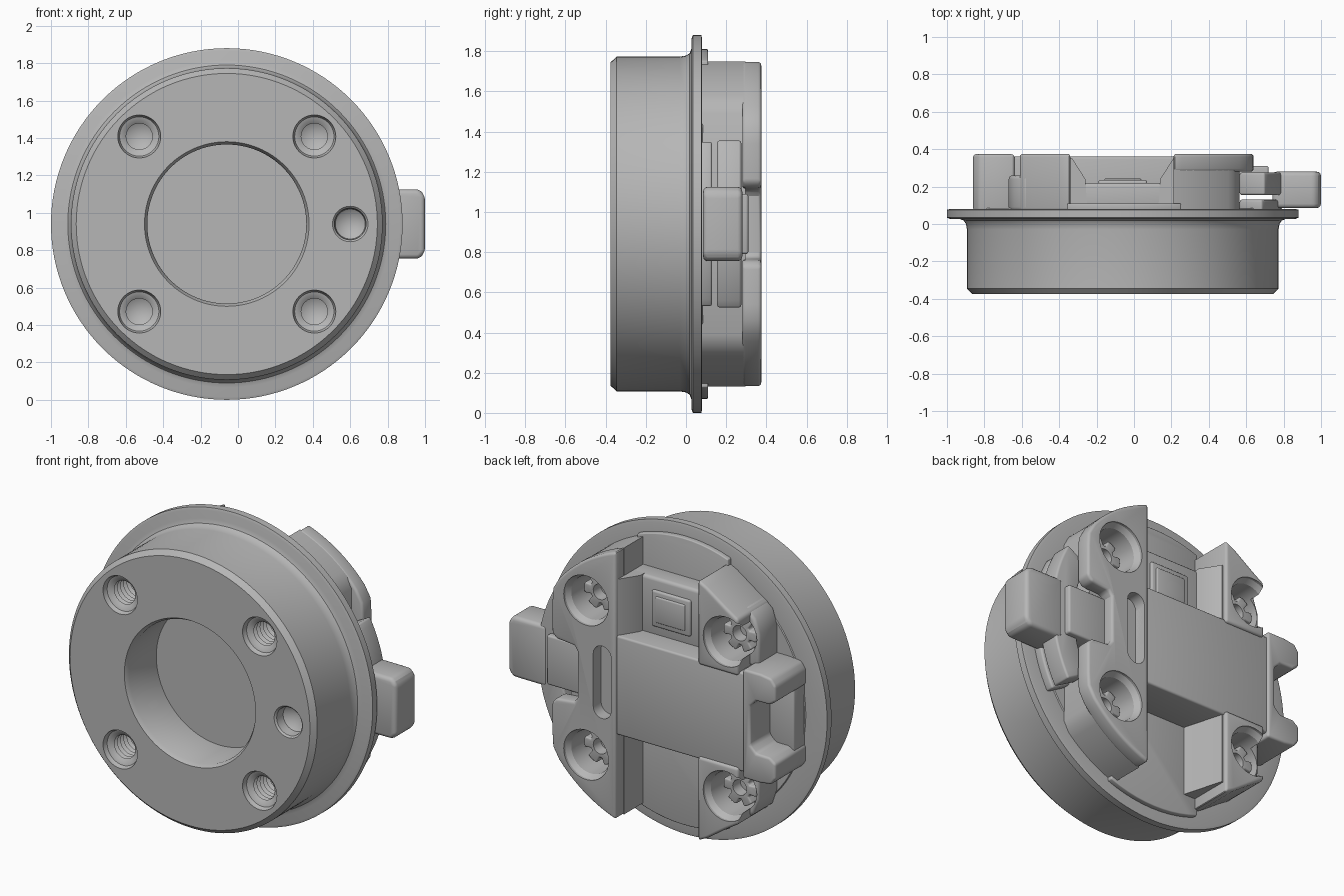
import bpy, bmesh
from math import cos, sin, pi, radians

if "Cube" in bpy.data.objects:
    bpy.data.objects.remove(bpy.data.objects["Cube"])

CX, CZ = -0.06, 0.94  # axis of the round body
GREY = (0.47, 0.47, 0.47, 1)
mat = bpy.data.materials.new("plain grey")
mat.use_nodes = True
mat.diffuse_color = GREY
mat.node_tree.nodes["Principled BSDF"].inputs["Base Color"].default_value = GREY
parts = []


def finish(name, bm):
    bmesh.ops.remove_doubles(bm, verts=bm.verts, dist=1e-5)
    bmesh.ops.recalc_face_normals(bm, faces=bm.faces)
    me = bpy.data.meshes.new(name)
    bm.to_mesh(me)
    bm.free()
    me.materials.append(mat)
    ob = bpy.data.objects.new(name, me)
    bpy.context.collection.objects.link(ob)
    parts.append(ob)
    return ob


def lathe(name, profile, x=0, z=0, n=96):
    """Revolve (radius, y) pairs around the y direction; ends lie on the axis."""
    bm = bmesh.new()
    rings = [[bm.verts.new((CX + x + r * cos(2 * pi * i / n), y, CZ + z + r * sin(2 * pi * i / n)))
              for i in range(n if r else 1)] for r, y in profile]
    for a, b in zip(rings, rings[1:]):
        for i in range(n):
            j = (i + 1) % n
            quad = [a[i % len(a)], a[j % len(a)], b[j % len(b)], b[i % len(b)]]
            bm.faces.new(list(dict.fromkeys(quad)))
    return finish(name, bm)


def loft(name, low, high):
    """Join two matching point loops into a closed solid."""
    bm = bmesh.new()
    low, high = [bm.verts.new(p) for p in low], [bm.verts.new(p) for p in high]
    bm.faces.new(low)
    bm.faces.new(high)
    for i in range(len(low)):
        bm.faces.new((low[i - 1], low[i], high[i], high[i - 1]))
    return finish(name, bm)


def prism(name, outline, y0, y1, bevel=0.0):
    """Extrude an (x, z) outline from y0 to y1."""
    ob = loft(name, *([(CX + x, y, CZ + z) for x, z in outline] for y in (y0, y1)))
    if bevel:
        m = ob.modifiers.new("soft edges", "BEVEL")
        m.width, m.segments, m.angle_limit = bevel, 3, radians(35)
    return ob


def arc(r, a0, a1, n=10, x=0, z=0):
    return [(x + r * cos(radians(a0 + (a1 - a0) * i / n)),
             z + r * sin(radians(a0 + (a1 - a0) * i / n))) for i in range(n + 1)]


def rect(x0, x1, z0, z1):
    return [(x0, z0), (x1, z0), (x1, z1), (x0, z1)]


def flip(outline, s):
    return [(x, s * z) for x, z in outline]


def mirrored(half):
    return half + flip(half, -1)[::-1]


def cut(ob, cutters):
    for c in cutters:
        m = ob.modifiers.new("cut", "BOOLEAN")
        m.operation, m.object, m.solver = "DIFFERENCE", c, "EXACT"


# Round body with bore, fillet and flange
body = lathe("body", [(0, -0.09), (0.425, -0.09), (0.425, -0.35), (0.44, -0.375), (0.805, -0.375),
                      (0.833, -0.345), (0.833, -0.03), (0.838, 0), (0.85, 0.018), (0.875, 0.028),
                      (0.925, 0.028), (0.94, 0.034), (0.94, 0.076), (0.925, 0.08), (0.8, 0.08),
                      (0.795, 0.085), (0, 0.085)], n=128)

# Threaded front holes and the conical dimple
thread = [(0, -0.5), (0.115, -0.5), (0.115, -0.37), (0.105, -0.35), (0.09, -0.345)]
for i in range(7):
    thread += [(0.07, -0.33 + i * 0.03), (0.088, -0.315 + i * 0.03)]
thread += [(0.07, -0.12), (0, -0.1)]
corners = [(sx * 0.468, sz * 0.468) for sx in (1, -1) for sz in (1, -1)]
front_cutters = [lathe("thread_cutter", thread, x, z, 40) for x, z in corners]
front_cutters.append(lathe("dimple_cutter", [(0, -0.5), (0.095, -0.5), (0.095, -0.375),
                                             (0.085, -0.365), (0.08, -0.31), (0, -0.25)], 0.66, 0, 40))
cut(body, front_cutters)

# Screw wells and the long slot cut into the back blocks
wells = [lathe("well_cutter", [(0, 0.14), (0.125, 0.14), (0.13, 0.33), (0.15, 0.36), (0.15, 0.5),
                               (0, 0.5)], x, z, 48) for x, z in corners]
slot = prism("slot_cutter", arc(0.06, 0, 180, 10, 0.36, 0.16) + arc(0.06, 180, 360, 10, 0.36, -0.16),
             0.3, 0.5)

# Tall block on the lever side: a narrower base under a notched overhang
base = prism("lever_side_base", mirrored(arc(0.852, 71.5, 46) + [(0.625, 0.55)]), 0.07, 0.295)
cut(base, wells)
top = prism("lever_side_top", mirrored(arc(0.855, 71.5, 40) + [
    (0.695, 0.48), (0.7, 0.4), (0.7, 0.21), (0.67, 0.18), (0.55, 0.17), (0.53, 0.14)]), 0.28, 0.375, 0.016)
cut(top, wells + [slot])

# Central plate and forked end
prism("centre_plate", rect(-0.6, 0.3, -0.3, 0.3), 0.07, 0.36, 0.012)
fork = prism("forked_end", mirrored([
    (-0.58, 0.33), (-0.7, 0.33), (-0.77, 0.32), (-0.8, 0.28), (-0.8, 0.19), (-0.76, 0.16),
    (-0.67, 0.16), (-0.63, 0.12)]), 0.07, 0.373, 0.014)
cut(fork, wells)
prism("fork_floor", rect(-0.79, -0.6, -0.2, 0.2), 0.07, 0.18, 0.01)

for s, side in ((1, "upper"), (-1, "lower")):
    # Blocks beside the fork, with a lower screw boss opening outwards
    block = prism(side + "_fork_side_block", flip(
        [(-0.28, 0.28), (-0.28, 0.79), (-0.34, 0.76), (-0.47, 0.67), (-0.55, 0.62), (-0.55, 0.28)], s),
        0.07, 0.375, 0.016)
    boss = prism(side + "_screw_boss", flip(
        [(-0.4, 0.3), (-0.4, 0.66), (-0.52, 0.64), (-0.58, 0.59), (-0.61, 0.5), (-0.61, 0.3)], s),
        0.07, 0.26, 0.02)
    cut(block, wells)
    cut(boss, wells)
    # Low rim lug between the blocks
    prism(side + "_rim_lug", flip([(-0.3, 0.2)] + arc(0.87, 110, 69) + [(0.31, 0.2)], s), 0.07, 0.11, 0.006)

# Sloped walls inside the two pockets
for name, sx, sz, foot, reach in (("upper_fork_slope", -1, 1, 0.24, 0.64),
                                  ("upper_lever_slope", 1, 1, 0.24, 0.64),
                                  ("lower_fork_slope", -1, -1, 0.1, 0.72)):
    section = [(0.3, 0.08), (0.3, 0.35), (0.27, 0.35), (0.2, foot), (0.19, 0.08)]
    loft(name, *([(CX + sx * x, y, CZ + sz * z) for x, y in section] for z in (0.28, reach)))

# Raised pocket floor with framed button
prism("pocket_step", rect(-0.29, 0.28, 0.28, 0.64), 0.07, 0.22, 0.02)
prism("button_frame", rect(-0.13, 0.13, 0.35, 0.57), 0.2, 0.235, 0.012)
prism("button", rect(-0.1, 0.1, 0.38, 0.54), 0.2, 0.243, 0.01)

# Star-headed screws in the wells
for x, z in corners:
    star = []
    for i in range(6):
        a = i * 60
        star += arc(0.11, a - 17, a + 17, 4, x, z) + arc(0.07, a + 23, a + 37, 2, x, z)
    screw = prism("screw_head", star, 0.1, 0.24, 0.008)
    cut(screw, [lathe("socket_cutter", [(0, 0.17), (0.045, 0.17), (0.05, 0.4), (0, 0.4)], x, z, 24)])

# Curved locking lever in two layers with its tongue and thumb tab
for name, y0, y1, r in (("lever_arc", 0.155, 0.275, 0.865), ("lever_base", 0.07, 0.13, 0.85)):
    prism(name, arc(r, -29, 29, 20) + arc(0.71, 29, -29, 20), y0, y1, 0.012)
prism("lever_tongue", rect(0.5, 0.78, -0.15, 0.15), 0.2, 0.31, 0.012)
prism("thumb_tab", [(0.8, -0.185), (1.03, -0.185), (1.06, -0.15), (1.06, 0.15), (1.03, 0.185),
                    (0.8, 0.185)], 0.085, 0.28, 0.025)

# Bake modifiers, drop the cutters, shade smoothly with sharp edges kept
dg = bpy.context.evaluated_depsgraph_get()
baked = {ob: bpy.data.meshes.new_from_object(ob.evaluated_get(dg)) for ob in parts}
bpy.ops.object.select_all(action="DESELECT")
for ob, me in baked.items():
    if "cutter" in ob.name:
        bpy.data.objects.remove(ob)
        continue
    ob.modifiers.clear()
    ob.data = me
    ob.select_set(True)
    bpy.context.view_layer.objects.active = ob
bpy.ops.object.shade_smooth_by_angle(angle=radians(32))
